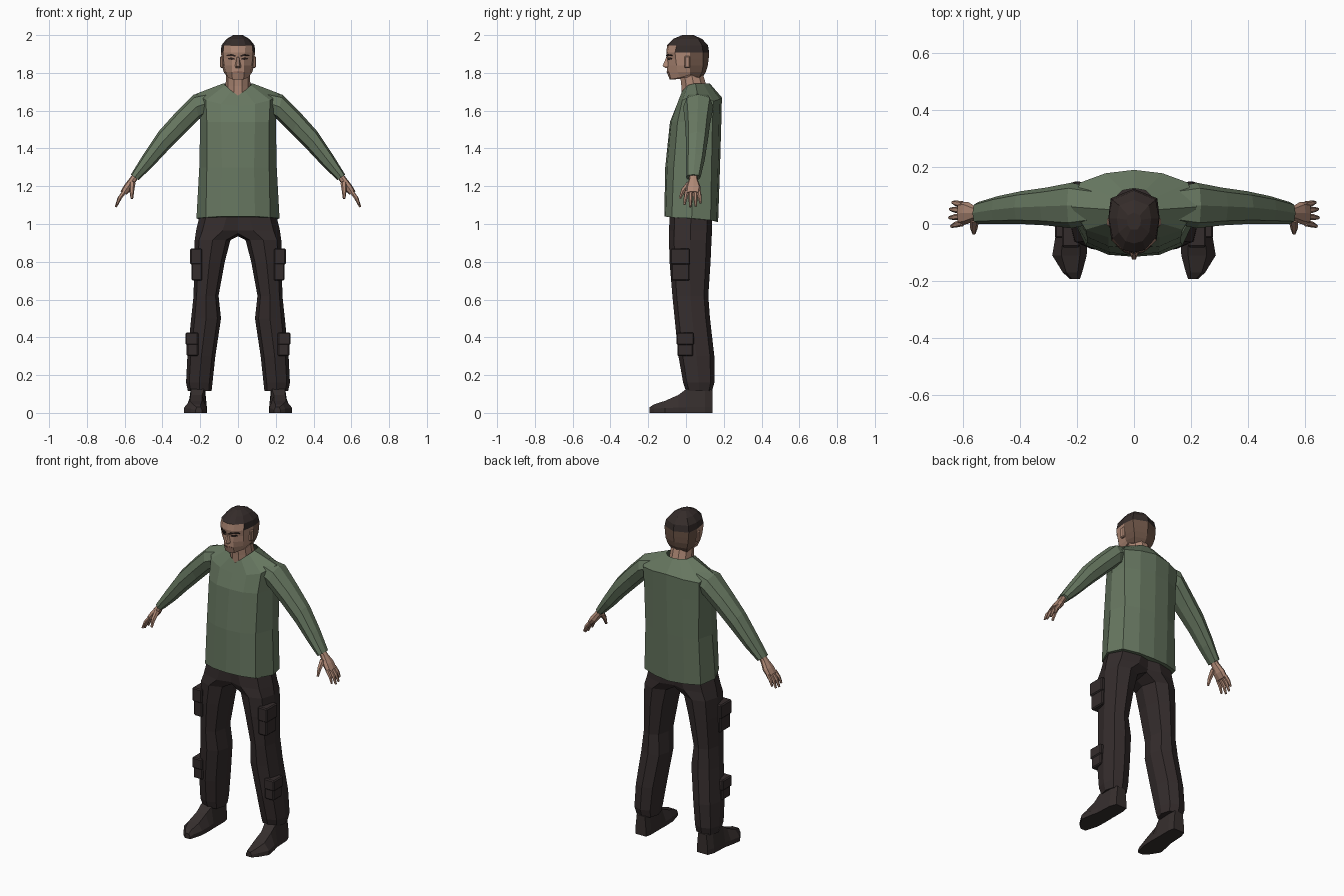
import bpy, bmesh, math
from mathutils import Vector


def material(name, rgb):
    m = bpy.data.materials.new(name)
    m.diffuse_color = (*rgb, 1)
    return m


SHIRT = material("green_cloth", (0.135, 0.185, 0.118))
TROUSER = material("dark_cloth", (0.034, 0.025, 0.025))
SHOE = material("shoe_leather", (0.037, 0.028, 0.027))
SKIN = material("skin", (0.43, 0.25, 0.18))
HAIR = material("hair", (0.035, 0.025, 0.023))
STUBBLE = material("short_hair", (0.15, 0.088, 0.062))
DARK = material("dark_feature", (0.025, 0.015, 0.013))
LIP = material("lip", (0.25, 0.12, 0.09))


def finish(name, bm, mats, mirror):
    bmesh.ops.recalc_face_normals(bm, faces=bm.faces)
    me = bpy.data.meshes.new(name)
    bm.to_mesh(me)
    bm.free()
    ob = bpy.data.objects.new(name, me)
    bpy.context.collection.objects.link(ob)
    for m in mats:
        me.materials.append(m)
    if mirror:
        mod = ob.modifiers.new("mirror", 'MIRROR')
        mod.use_mirror_merge = False
    return ob


def loft(name, rings, mats, mirror=False, caps=(True, True), rule=None):
    """Skin a list of equal-sized point rings."""
    bm = bmesh.new()
    vs = [[bm.verts.new(p) for p in r] for r in rings]
    n = len(vs[0])
    for a, b in zip(vs, vs[1:]):
        for i in range(n):
            j = (i + 1) % n
            bm.faces.new((a[i], a[j], b[j], b[i]))
    if caps[0]:
        bm.faces.new(vs[0][::-1])
    if caps[1]:
        bm.faces.new(vs[-1])
    if rule:
        for f in bm.faces:
            f.material_index = rule(f.calc_center_median())
    return finish(name, bm, mats, mirror)


def whole(half):
    """Close a half ring (front centre to back centre) across x = 0."""
    return half + [(-x, y, z) for x, y, z in half[-2:0:-1]]


def at(z, pts):
    return [(x, y, z) for x, y in pts]


def soft(c, p=0.8):
    return math.copysign(abs(c) ** p, c)


def oval(x0, x1, y0, y1, z, n=8, p=0.8):
    return [((x0 + x1) / 2 + (x1 - x0) / 2 * soft(math.cos(a), p),
             (y0 + y1) / 2 + (y1 - y0) / 2 * soft(math.sin(a), p), z)
            for a in (2 * math.pi * i / n for i in range(n))]


def limb_ring(tx, tz, bx, bz, y0, y1, n=8):
    """Ring spanning a top point and a bottom point in the xz plane."""
    pts = []
    for i in range(n):
        a = 2 * math.pi * i / n
        t = 0.5 + 0.5 * soft(math.cos(a))
        y = (y0 + y1) / 2 + (y1 - y0) / 2 * soft(math.sin(a))
        pts.append((bx + (tx - bx) * t, y, bz + (tz - bz) * t))
    return pts


def tube(name, path, radii, mat, n=6):
    rings = []
    path = [Vector(p) for p in path]
    for i, p in enumerate(path):
        d = path[min(i + 1, len(path) - 1)] - path[max(i - 1, 0)]
        q = d.to_track_quat('Z', 'Y')
        rings.append([p + q @ Vector((radii[i] * math.cos(k * math.tau / n),
                                      radii[i] * math.sin(k * math.tau / n), 0))
                      for k in range(n)])
    return loft(name, rings, [mat], True)


def box(name, x, y, z, mat, bevel=0.006):
    bm = bmesh.new()
    bmesh.ops.create_cube(bm, size=1)
    for v in bm.verts:
        v.co = [(r[0] + r[1]) / 2 + c * (r[1] - r[0]) for r, c in zip((x, y, z), v.co)]
    bmesh.ops.bevel(bm, geom=bm.edges[:], offset=bevel, segments=1, affect='EDGES')
    return finish(name, bm, [mat], True)


def strip(name, pts, mat):
    """Thin face plate: points of (x, y, low z, high z)."""
    rings = [[(x, y, lo), (x, y, hi), (x, y + 0.006, hi), (x, y + 0.006, lo)]
             for x, y, lo, hi in pts]
    return loft(name, rings, [mat], True)


# Shirt body
loft("shirt_body", [whole(r) for r in (
    [(0, -.115, 1.04), (.09, -.108, 1.04), (.17, -.075, 1.035), (.22, .03, 1.03),
     (.19, .13, 1.02), (.1, .16, 1.015), (0, .17, 1.01)],
    at(1.3, [(0, -.11), (.085, -.1), (.165, -.065), (.205, .04), (.18, .135), (.1, .17), (0, .18)]),
    at(1.54, [(0, -.085), (.09, -.078), (.165, -.045), (.2, .05), (.185, .14), (.1, .175), (0, .187)]),
    [(0, -.05, 1.625), (.09, -.047, 1.635), (.17, -.02, 1.655), (.22, .06, 1.69),
     (.19, .145, 1.65), (.1, .178, 1.66), (0, .19, 1.67)],
    [(0, -.03, 1.68), (.035, -.02, 1.705), (.068, .01, 1.735), (.076, .05, 1.745),
     (.07, .09, 1.745), (.04, .118, 1.745), (0, .125, 1.745)],
)], [SHIRT], caps=(True, False))

# Sleeves
loft("sleeve", [limb_ring(*r) for r in (
    (.15, 1.70, .15, 1.59, .0, .13),
    (.235, 1.685, .205, 1.555, -.015, .145),
    (.33, 1.59, .285, 1.475, -.005, .128),
    (.42, 1.49, .375, 1.385, .0, .115),
    (.50, 1.37, .455, 1.30, .0, .098),
    (.567, 1.262, .527, 1.232, .0, .077))], [SHIRT], True)

# Hands
loft("palm", [limb_ring(*r) for r in (
    (.55, 1.275, .52, 1.255, .018, .06),
    (.572, 1.245, .542, 1.222, .015, .062),
    (.603, 1.205, .565, 1.182, .0, .078),
    (.622, 1.172, .590, 1.155, -.004, .076))], [SKIN], True)
for name, y, dy, reach in (("index_finger", .004, -.012, .85), ("middle_finger", .026, -.004, 1),
                           ("ring_finger", .048, .004, .95), ("little_finger", .068, .008, .75)):
    tube(name, [(.602, y, 1.17), (.602 + .028 * reach, y + dy / 2, 1.17 - .037 * reach),
                (.602 + .045 * reach, y + dy, 1.17 - .08 * reach)], (.012, .0105, .006), SKIN)
tube("thumb", [(.56, .018, 1.215), (.562, -.015, 1.178), (.562, -.032, 1.135)],
     (.017, .013, .007), SKIN)

# Trousers
loft("trouser_leg", [oval(x0, x1, y0, y1, z) for z, x0, x1, y0, y1 in (
    (1.08, -.10, .195, -.085, .14), (.965, -.06, .222, -.09, .138),
    (.915, .04, .229, -.09, .135), (.80, .07, .232, -.087, .13),
    (.62, .103, .235, -.072, .118), (.50, .09, .248, -.06, .127),
    (.30, .12, .268, -.04, .15), (.16, .135, .275, -.015, .15),
    (.115, .14, .265, 0, .138))], [TROUSER], True)
box("thigh_pocket", (.19, .246), (-.078, .02), (.70, .80), TROUSER)
box("thigh_pocket_flap", (.19, .253), (-.082, .022), (.785, .87), TROUSER)
box("calf_pocket", (.21, .272), (-.045, .038), (.30, .375), TROUSER)
box("calf_pocket_flap", (.21, .278), (-.05, .042), (.36, .425), TROUSER)

# Shoes
loft("shoe", [[(x0, y, 0), (x1, y, 0), (x1, y, lip), (b, y, top), (a, y, top), (x0, y, lip)]
              for y, x0, x1, lip, a, b, top in (
    (.14, .172, .245, .03, .18, .235, .12), (.10, .165, .26, .03, .175, .25, .135),
    (.0, .165, .265, .03, .18, .25, .125), (-.04, .164, .275, .028, .19, .25, .095),
    (-.11, .166, .287, .026, .19, .255, .064), (-.17, .182, .25, .022, .198, .238, .045),
    (-.193, .19, .225, .015, .198, .218, .03))], [SHOE], True)

# Neck
loft("neck", [oval(-.066, .066, -.024, .118, 1.65, 10, 1),
              oval(-.066, .066, -.028, .112, 1.73, 10, 1),
              oval(-.062, .062, -.036, .088, 1.81, 10, 1)], [SKIN])


# Head, coloured by height and by how far back a face lies
def head_colour(c):
    if c.z > 1.946 or (c.z > 1.908 and c.y > -.045):
        return 1
    return 2 if c.y > .04 and c.z > 1.785 else 0


head = [
    [(0, -.086, 1.764), (.03, -.08, 1.766), (.055, -.03, 1.775), (.064, .02, 1.79),
     (.055, .07, 1.775), (0, .085, 1.77)],
    at(1.805, [(0, -.102), (.032, -.09), (.064, -.045), (.076, .02), (.066, .085), (0, .105)]),
    at(1.838, [(0, -.1), (.032, -.092), (.073, -.05), (.084, .02), (.075, .09), (0, .115)]),
    at(1.875, [(0, -.1), (.032, -.09), (.077, -.055), (.087, .02), (.08, .09), (0, .12)]),
    at(1.908, [(0, -.104), (.036, -.097), (.079, -.058), (.09, .02), (.082, .09), (0, .123)])]
head += [
    at(1.946, [(0, -.1), (.04, -.09), (.075, -.05), (.088, .02), (.076, .085), (0, .116)]),
    at(1.98, [(0, -.068), (.03, -.06), (.053, -.03), (.06, .02), (.052, .065), (0, .085)]),
    at(2.0, [(0, -.02), (.012, -.02), (.022, -.005), (.025, .015), (.02, .03), (0, .04)])]
loft("head", [whole(r) for r in head], [SKIN, HAIR, STUBBLE], rule=head_colour)

# Face details
loft("nose", [[(-w, -.09, z), (w, -.09, z), (w * .4, y, z), (-w * .4, y, z)]
              for w, y, z in ((.016, -.108, 1.826), (.018, -.124, 1.836), (.009, -.104, 1.885))], [SKIN])
strip("eyebrow", [(.012, -.107, 1.886, 1.893), (.034, -.100, 1.89, 1.9),
                  (.062, -.077, 1.889, 1.895)], DARK)
strip("eye", [(.017, -.099, 1.871, 1.876), (.033, -.0935, 1.869, 1.882),
              (.053, -.077, 1.873, 1.878)], DARK)
strip("mouth", [(0, -.1045, 1.801, 1.808), (.024, -.096, 1.802, 1.806)], LIP)
box("ear", (.076, .094), (-.008, .022), (1.825, 1.89), SKIN, .005)
